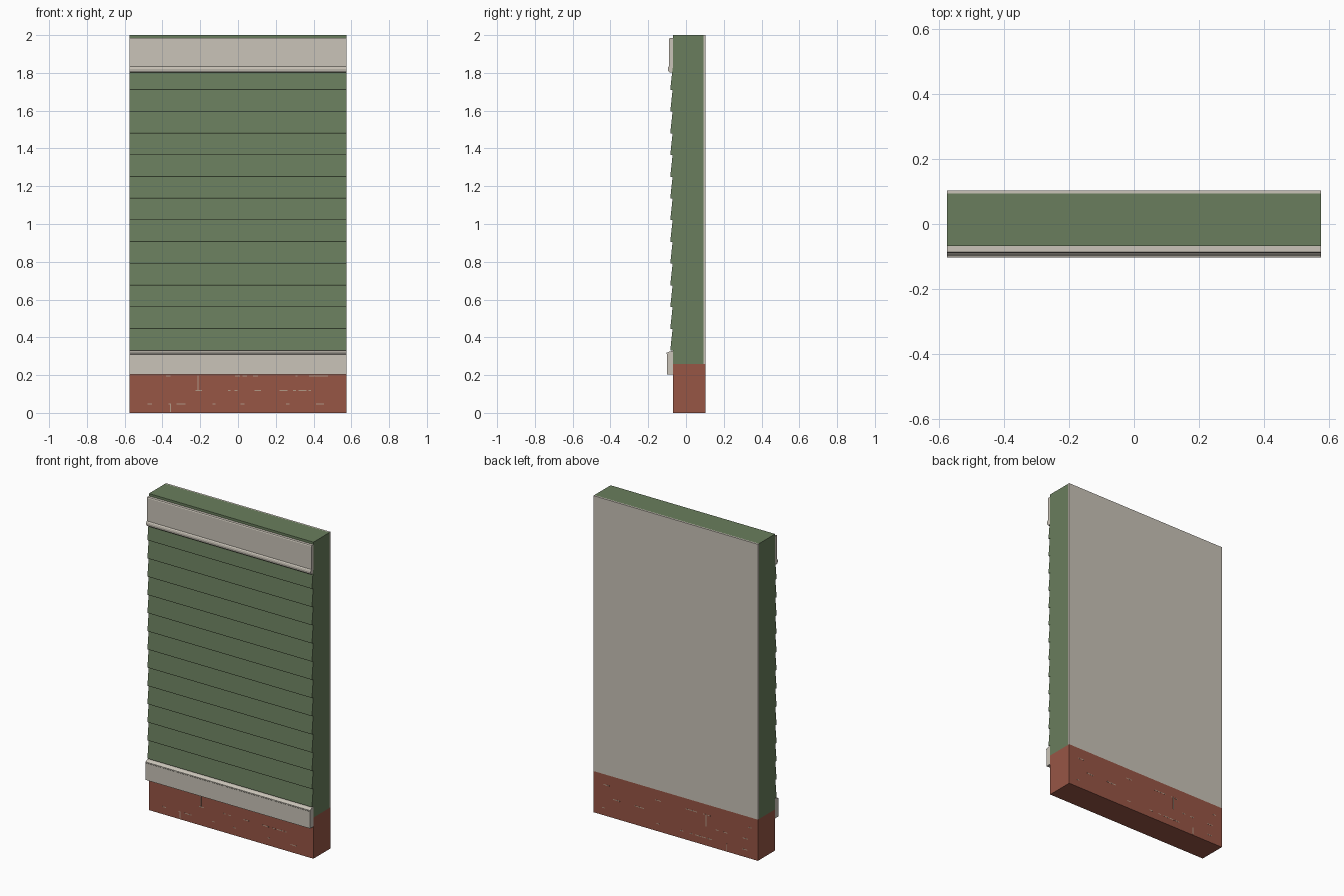
import bpy, bmesh, random

if "Cube" in bpy.data.objects:
    bpy.data.objects.remove(bpy.data.objects["Cube"])

HALF = 0.575            # half width of the wall section
FRONT, BACK = -0.068, 0.103


def material(name, rgb):
    m = bpy.data.materials.new(name)
    m.diffuse_color = (*rgb, 1)
    m.use_nodes = True
    m.node_tree.nodes["Principled BSDF"].inputs["Base Color"].default_value = m.diffuse_color
    return m


green = material("green paint", (0.143, 0.208, 0.109))
cream = material("cream trim", (0.59, 0.55, 0.48))
brick = material("red brick", (0.31, 0.092, 0.06))
mortar = material("mortar", (0.45, 0.32, 0.24))


def finish(name, bm, mat):
    bmesh.ops.recalc_face_normals(bm, faces=bm.faces)
    me = bpy.data.meshes.new(name)
    bm.to_mesh(me)
    bm.free()
    me.materials.append(mat)
    ob = bpy.data.objects.new(name, me)
    bpy.context.collection.objects.link(ob)
    return ob


def extrude_x(name, profile, mat):
    """Sweep a closed (y, z) profile across the wall width."""
    bm = bmesh.new()
    face = bm.faces.new([bm.verts.new((-HALF, y, z)) for y, z in profile])
    new = bmesh.ops.extrude_face_region(bm, geom=[face])["geom"]
    verts = [v for v in new if isinstance(v, bmesh.types.BMVert)]
    bmesh.ops.translate(bm, verts=verts, vec=(2 * HALF, 0, 0))
    return finish(name, bm, mat)


def rect(y0, y1, z0, z1):
    return [(y0, z0), (y1, z0), (y1, z1), (y0, z1)]


def add_box(bm, x0, x1, y0, y1, z0, z1):
    vs = bmesh.ops.create_cube(bm, size=1)["verts"]
    for v in vs:
        v.co = ((x0 + x1) / 2 + v.co.x * (x1 - x0),
                (y0 + y1) / 2 + v.co.y * (y1 - y0),
                (z0 + z1) / 2 + v.co.z * (z1 - z0))


# brick footing
extrude_x("brick_base", rect(FRONT, BACK, 0, 0.26), brick)

# clapboard wall: sawtooth front, one tooth per board
wall = [(0.093, 0.26), (0.093, 2.0), (FRONT, 2.0), (FRONT, 1.825)]
for i in reversed(range(13)):
    z = 0.33 + 0.115 * i
    wall += [(FRONT - 0.003, z + 0.115), (FRONT - 0.015, z + 0.004),
             (FRONT - 0.013, z)]
wall += [(FRONT, 0.33), (FRONT, 0.26)]
extrude_x("clapboard_wall", wall, green)

# interior plaster sheet
extrude_x("plaster_back", rect(0.093, BACK, 0.26, 2.0), cream)

# frieze board with a rounded bead on its lower edge
extrude_x("frieze_board", [
    (FRONT, 1.985), (-0.086, 1.985), (-0.089, 1.98), (-0.089, 1.835),
    (-0.094, 1.83), (-0.096, 1.82), (-0.094, 1.81), (-0.088, 1.803),
    (FRONT, 1.803)], cream)

# water table board with a sloping drip cap
extrude_x("water_table", [
    (FRONT, 0.203), (-0.101, 0.203), (-0.101, 0.310), (-0.103, 0.312),
    (-0.103, 0.318), (-0.087, 0.325), (FRONT, 0.329)], cream)

# faint broken mortar joints on the front and back of the brick
random.seed(4)
bm = bmesh.new()
for y in (FRONT, BACK):
    for z in (0.045, 0.115, 0.192):
        for _ in range(8):
            x = random.uniform(-0.55, 0.5)
            w = random.uniform(0.01, 0.05)
            add_box(bm, x, x + w, y - 0.0006, y + 0.0006, z, z + 0.005)
    for x, z0, z1 in ((-0.215, 0.12, 0.197), (-0.36, 0.005, 0.05)):
        add_box(bm, x, x + 0.006, y - 0.0006, y + 0.0006, z0, z1)
finish("mortar_joints", bm, mortar)
